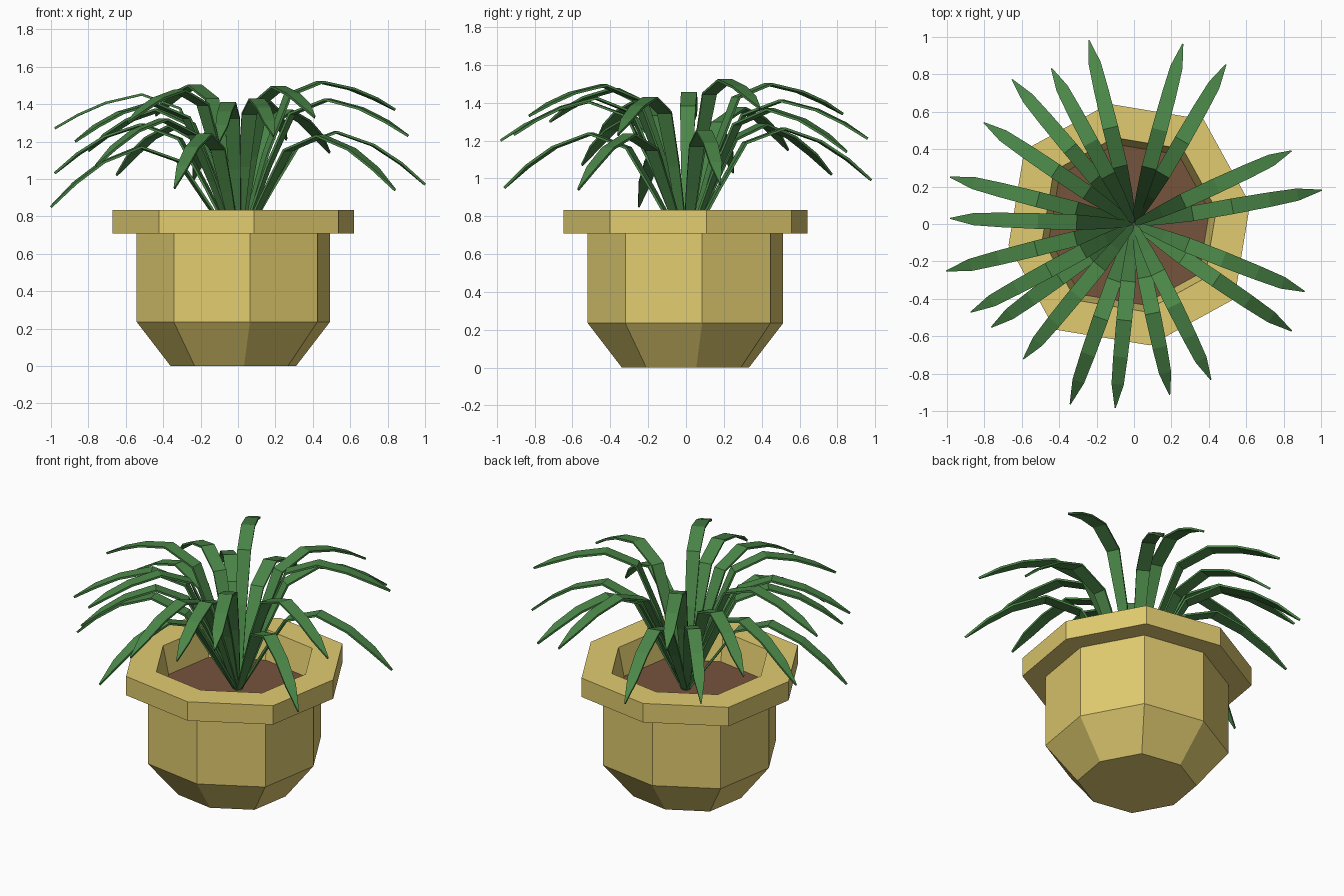
import bpy, bmesh, math
from mathutils import Vector

if "Cube" in bpy.data.objects:
    bpy.data.objects.remove(bpy.data.objects["Cube"])


def material(name, rgb):
    m = bpy.data.materials.new(name)
    m.diffuse_color = (*rgb, 1)
    m.use_nodes = True
    m.node_tree.nodes["Principled BSDF"].inputs["Base Color"].default_value = m.diffuse_color
    return m


CLAY = material("ochre clay", (0.75, 0.6, 0.16))
EARTH = material("brown soil", (0.18, 0.088, 0.048))
GREEN = material("leaf green", (0.07, 0.24, 0.065))


def make_object(name, bm, mat):
    mesh = bpy.data.meshes.new(name)
    bm.to_mesh(mesh)
    bm.free()
    mesh.materials.append(mat)
    ob = bpy.data.objects.new(name, mesh)
    bpy.context.collection.objects.link(ob)
    return ob


def octagon(bm, scale, z):
    """Slightly uneven eight-sided ring, alternating two radii."""
    ring = []
    for k in range(8):
        a = math.radians(9.7 + 45 * k)
        r = (0.655, 0.688)[k % 2] * scale
        ring.append(bm.verts.new((-0.025 + r * math.cos(a), -0.003 + r * math.sin(a), z)))
    return ring


def turned(name, profile, mat):
    """Skin octagons of (scale, height) into a solid with capped ends."""
    bm = bmesh.new()
    rings = [octagon(bm, s, z) for s, z in profile]
    for a, b in zip(rings, rings[1:]):
        for k in range(8):
            j = (k + 1) % 8
            bm.faces.new((a[k], a[j], b[j], b[k]))
    bm.faces.new(rings[0][::-1])
    bm.faces.new(rings[-1])
    return make_object(name, bm, mat)


# Pot: tapered foot, straight body, overhanging rim, sloping inner wall
turned("pot", [(0.52, 0), (0.8, 0.235), (0.8, 0.708), (1, 0.708), (1, 0.833),
               (0.72, 0.833), (0.655, 0.62)], CLAY)

# Soil plug inside the pot
turned("soil", [(0.655, 0.61), (0.665, 0.65)], EARTH)

# Leaves: share of length, share of fall after the peak, half width
FALL = [(0.72, 0.25, 0.039), (0.87, 0.6, 0.033), (1.0, 1.0, 0.003)]
BASE = 0.64


def leaf(name, x, y, tip):
    length = math.hypot(x, y)
    out = Vector((x, y, 0)) / length
    side = Vector((-out.y, out.x, 0))
    peak = 1.17 + (tip - 0.85) * 0.67
    # taller leaves rise more steeply before arching over
    k = (peak - 1.17) / 0.35
    rise = [(0.0, 0.0, 0.016), (0.17, 0.47 + 0.1 * k, 0.032),
            (0.31, 0.86 + 0.06 * k, 0.041), (0.52, 1.0, 0.042)]
    path = [(f, BASE + g * (peak - BASE), w) for f, g, w in rise]
    path += [(f, peak - g * (peak - tip), w) for f, g, w in FALL]
    bm = bmesh.new()
    rows = []
    for f, z, w in path:
        c = out * (0.01 + f * (length - 0.01)) + Vector((0, 0, z))
        rows.append((bm.verts.new(c - side * w), bm.verts.new(c + side * w)))
    for a, b in zip(rows, rows[1:]):
        bm.faces.new((a[0], b[0], b[1], a[1]))
    ob = make_object(name, bm, GREEN)
    mod = ob.modifiers.new("thickness", 'SOLIDIFY')
    mod.thickness = 0.013
    mod.offset = 0


# Tip positions of each leaf
TIPS = [(-0.24, 0.98, 0.99), (-0.44, 0.83, 1.34), (-0.65, 0.77, 1.02), (-0.80, 0.54, 1.15),
        (-0.98, 0.25, 1.03), (-0.98, 0.03, 1.27), (-1.0, -0.25, 0.85), (-0.87, -0.47, 1.2),
        (-0.76, -0.55, 1.07), (-0.59, -0.72, 1.3), (-0.34, -0.96, 0.95), (-0.10, -0.98, 1.2),
        (0.19, -0.91, 1.23), (0.41, -0.83, 1.33), (0.84, -0.57, 0.94), (0.91, -0.36, 1.23),
        (1.0, 0.18, 0.97), (0.84, 0.39, 1.37), (0.49, 0.85, 1.14), (0.26, 0.96, 1.21)]
for i, (x, y, z) in enumerate(TIPS):
    leaf(f"leaf_{i + 1}", x, y, z)
